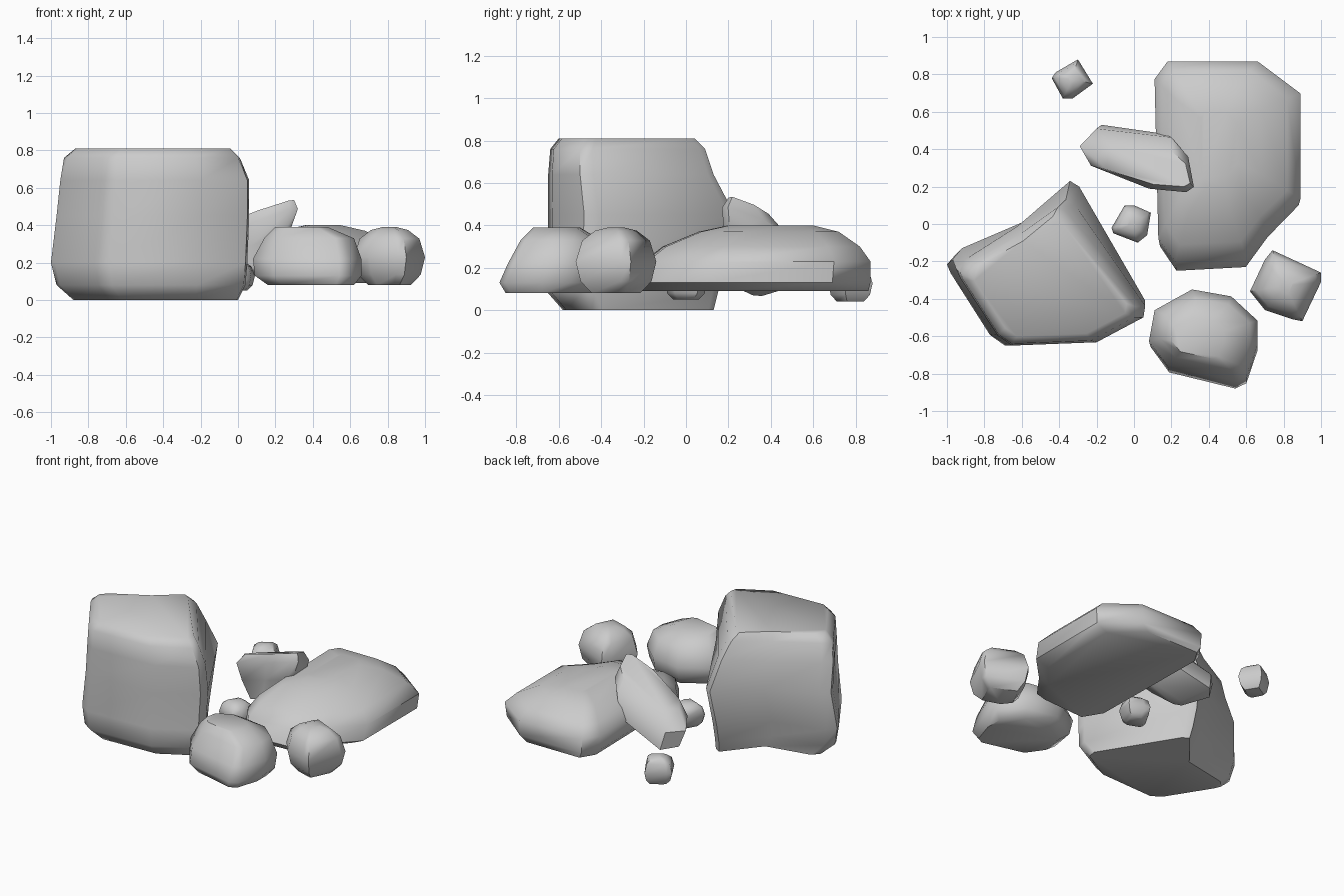
import bpy
import bmesh
import math

default_cube = bpy.data.objects.get("Cube")
if default_cube:
    bpy.data.objects.remove(default_cube, do_unlink=True)

# Single stone colour
stone = bpy.data.materials.new("stone_grey")
stone.use_nodes = True
stone_colour = (0.6, 0.6, 0.6, 1)
stone.diffuse_color = stone_colour
stone.node_tree.nodes["Principled BSDF"].inputs["Base Color"].default_value = stone_colour


def bounds(outline):
    """West, east, south and north limits of a plan outline."""
    xs, ys = zip(*outline)
    return min(xs), max(xs), min(ys), max(ys)


def rounded_levels(outline, bottom, top):
    """Levels of a small stone: a worn base, a full waist and a domed crown."""
    west, east, south, north = bounds(outline)
    middle_x, middle_y = (west + east) / 2, (south + north) / 2
    half_x, half_y = (east - west) / 2, (north - south) / 2
    levels = []
    for height, size in ((0, .6), (.18, .88), (.48, 1), (.8, .84), (.95, .52), (1, .2)):
        levels.append((bottom + height * (top - bottom),
                       middle_x - size * half_x, middle_x + size * half_x,
                       middle_y - size * half_y, middle_y + size * half_y))
    return levels


def rock(name, outline, levels, slope_x=0, slope_y=0, dents=()):
    """Stack the outline at each level, fitted to (z, west, east, south, north).

    Each dent is (outline point, x and y direction, depth at each level)."""
    west, east, south, north = bounds(outline)
    middle_x, middle_y = (west + east) / 2, (south + north) / 2
    bm = bmesh.new()
    rings = []
    for z, left, right, front, back in levels:
        ring = []
        for x, y in outline:
            px = left + (x - west) / (east - west) * (right - left)
            py = front + (y - south) / (north - south) * (back - front)
            tilt = slope_x * (px - middle_x) + slope_y * (py - middle_y)
            ring.append(bm.verts.new((px, py, z + tilt)))
        rings.append(ring)
    for point, (dx, dy), depths in dents:
        for ring, depth in zip(rings, depths):
            ring[point].co.x += dx * depth
            ring[point].co.y += dy * depth
    count = len(outline)
    for lower, upper in zip(rings, rings[1:]):
        for i in range(count):
            j = (i + 1) % count
            bm.faces.new((lower[i], lower[j], upper[j], upper[i]))
    bm.faces.new(rings[0])
    bm.faces.new(rings[-1])
    bmesh.ops.recalc_face_normals(bm, faces=bm.faces)
    mesh = bpy.data.meshes.new(name)
    bm.to_mesh(mesh)
    bm.free()
    mesh.materials.append(stone)
    obj = bpy.data.objects.new(name, mesh)
    bpy.context.collection.objects.link(obj)
    bpy.ops.object.select_all(action="DESELECT")
    obj.select_set(True)
    bpy.context.view_layer.objects.active = obj
    bpy.ops.object.shade_smooth_by_angle(angle=math.radians(50))


# Tall boulder: lower back face hollowed, upper back corner cut away
boulder = [(-1, -.19), (-.98, -.24), (-.77, -.59), (-.69, -.65), (-.22, -.63),
           (.04, -.48), (.05, -.41), (-.31, .2), (-.36, .23), (-.65, .05), (-.95, -.13)]
rock("tall_boulder", boulder, [
    (0, -.88, 0, -.58, .13),
    (.08, -.97, .04, -.65, .15),
    (.2, -1, .05, -.65, .18),
    (.45, -.97, .06, -.65, .23),
    (.64, -.95, .06, -.65, .13),
    (.76, -.93, .01, -.64, .09),
    (.81, -.87, -.04, -.6, .04)],
    dents=[(9, (.54, -.84), (.1, .1, .09, .05, -.02, 0, 0)),
           (7, (-1, 0), (0, 0, 0, 0, .03, .05, .07)),
           (8, (-1, 0), (0, 0, 0, 0, .03, .05, .07))])

# Broad flat slab
slab = [(.11, .77), (.13, -.12), (.22, -.25), (.6, -.23), (.72, -.07),
        (.89, .1), (.89, .69), (.66, .87), (.18, .87)]
rock("flat_slab", slab, [
    (.09, .15, .8, -.22, .86),
    (.13, .12, .88, -.25, .87),
    (.23, .11, .89, -.2, .87),
    (.3, .15, .82, -.11, .82),
    (.37, .23, .68, .06, .72),
    (.4, .36, .55, .2, .6)])

# Long thick stone leaning on the slab
leaning = [(-.29, .43), (-.23, .32), (.08, .19), (.28, .17), (.32, .2),
           (.29, .37), (.2, .48), (-.2, .53)]
rock("leaning_stone", leaning, [
    (.1, -.12, .13, .21, .36),
    (.23, -.25, .27, .18, .53),
    (.35, -.29, .32, .17, .51),
    (.41, -.2, .3, .2, .42)], slope_x=.3, slope_y=-.3)

# Front stone, highest towards its back
front = [(.08, -.65), (.18, -.79), (.54, -.88), (.6, -.85), (.66, -.67),
         (.66, -.53), (.52, -.39), (.31, -.35), (.11, -.47)]
rock("front_stone", front, [
    (.08, .16, .62, -.85, -.42),
    (.13, .09, .66, -.88, -.37),
    (.22, .08, .66, -.84, -.35),
    (.33, .14, .62, -.78, -.4),
    (.39, .2, .48, -.72, -.5)])

# Small rounded stones
small_stones = {
    "side_stone": ([(.62, -.36), (.7, -.46), (.85, -.51), (.9, -.52), (1, -.31),
                    (1, -.26), (.74, -.14), (.7, -.19)], .08, .39),
    "middle_pebble": ([(-.12, -.02), (-.11, -.05), (.02, -.1), (.07, -.06),
                       (.09, .06), (0, .1), (-.05, .1)], .05, .21),
    "back_pebble": ([(-.44, .78), (-.38, .67), (-.33, .67), (-.22, .75),
                     (-.3, .88), (-.42, .81)], .04, .22),
}
for name, (outline, bottom, top) in small_stones.items():
    rock(name, outline, rounded_levels(outline, bottom, top))
